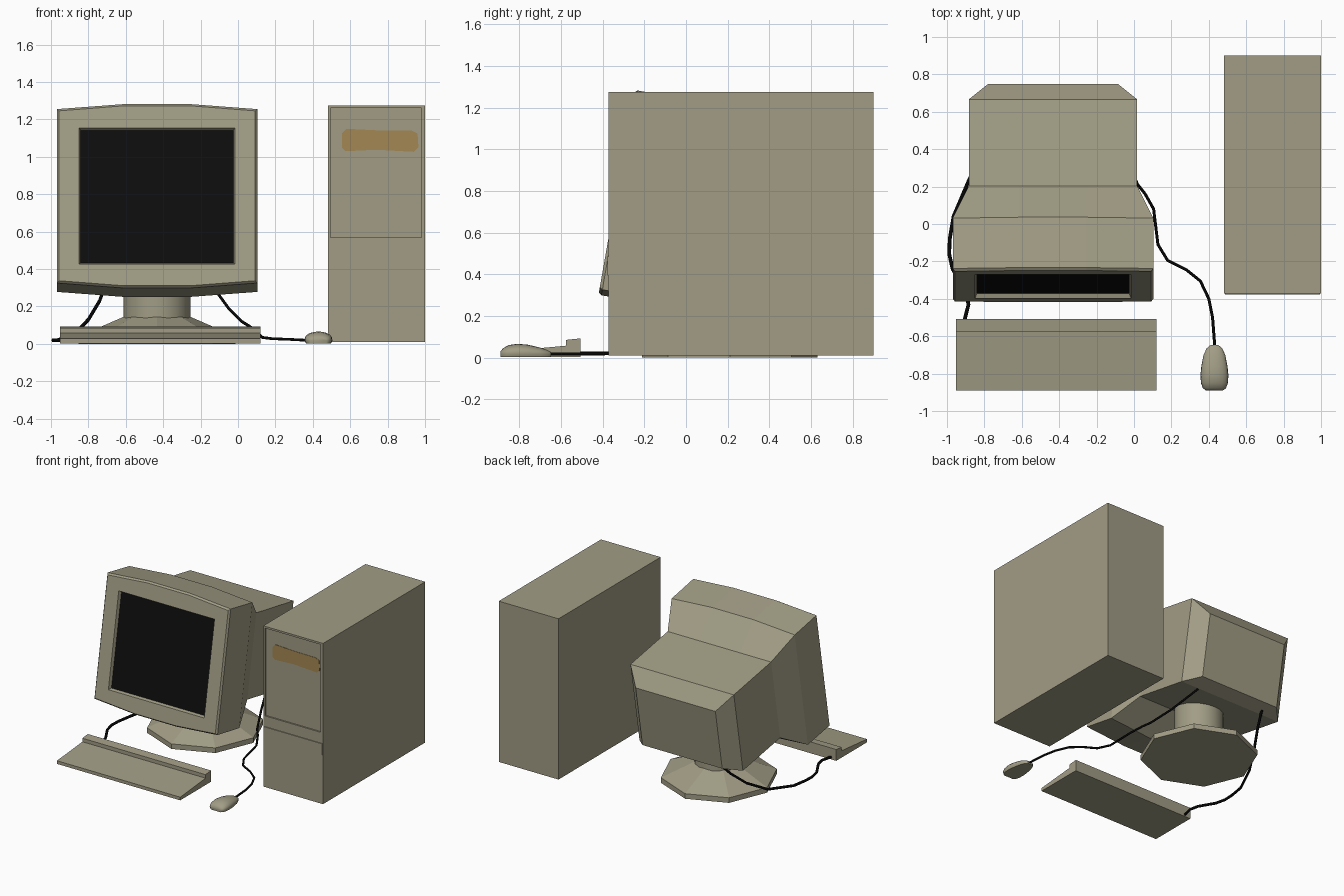
import bpy, bmesh, math
from mathutils import Vector

if "Cube" in bpy.data.objects:
    bpy.data.objects.remove(bpy.data.objects["Cube"])


def material(name, rgb):
    m = bpy.data.materials.new(name)
    m.diffuse_color = (*rgb, 1)
    m.use_nodes = True
    m.node_tree.nodes["Principled BSDF"].inputs["Base Color"].default_value = m.diffuse_color
    return m


BEIGE = material("beige plastic", (0.355, 0.335, 0.235))
BLACK = material("screen black", (0.004, 0.004, 0.004))
CABLE = material("cable black", (0.002, 0.002, 0.002))
STAIN = material("ochre label", (0.37, 0.245, 0.085))


def loft(name, rings, mats=(BEIGE,), first_cap=0, smooth=False):
    """Join matching rings of points with quads and close both ends."""
    bm = bmesh.new()
    loops = [[bm.verts.new(p) for p in ring] for ring in rings]
    n = len(loops[0])
    for a, b in zip(loops, loops[1:]):
        for i in range(n):
            j = (i + 1) % n
            bm.faces.new((a[i], a[j], b[j], b[i]))
    bm.faces.new(loops[0]).material_index = first_cap
    bm.faces.new(loops[-1])
    bmesh.ops.recalc_face_normals(bm, faces=bm.faces)
    me = bpy.data.meshes.new(name)
    bm.to_mesh(me)
    bm.free()
    for m in mats:
        me.materials.append(m)
    ob = bpy.data.objects.new(name, me)
    bpy.context.collection.objects.link(ob)
    if smooth:
        bpy.ops.object.select_all(action='DESELECT')
        ob.select_set(True)
        bpy.context.view_layer.objects.active = ob
        bpy.ops.object.shade_smooth_by_angle(angle=math.radians(40))
    return ob


def rect(x0, x1, z0, z1, y):
    return [(x0, y, z0), (x1, y, z0), (x1, y, z1), (x0, y, z1)]


def circle(cx, cy, r, z, n):
    return [(cx + r * math.cos(math.tau * i / n), cy + r * math.sin(math.tau * i / n), z)
            for i in range(n)]


def cable(name, points, r=0.008):
    cu = bpy.data.curves.new(name, 'CURVE')
    cu.dimensions = '3D'
    cu.bevel_depth = r
    cu.bevel_resolution = 1
    cu.use_fill_caps = True
    sp = cu.splines.new('POLY')
    sp.points.add(len(points) - 1)
    for p, co in zip(sp.points, points):
        p.co = (*co, 1)
    cu.materials.append(CABLE)
    ob = bpy.data.objects.new(name, cu)
    bpy.context.collection.objects.link(ob)


# Tower case with a recessed upper front panel
loft("tower_case", [rect(0.495, 0.98, 0.57, 1.26, -0.36),
                    rect(0.495, 0.98, 0.57, 1.26, -0.371),
                    rect(0.48, 1.0, 0.01, 1.275, -0.371),
                    rect(0.48, 1.0, 0.01, 1.275, 0.9)])
loft("tower_drive_band", [rect(0.487, 0.994, 0.395, 0.485, -0.376),
                          rect(0.485, 0.996, 0.393, 0.487, -0.365)])


# Ochre label on the upper panel, with cut corners
def label_ring(y):
    c = 0.02
    return [(0.575, y, 1.03), (0.74, y, 1.038), (0.94, y, 1.027), (0.965, y, 1.05),
            (0.96, y, 1.125), (0.93, y, 1.14), (0.74, y, 1.142), (0.58, y, 1.15),
            (0.555, y, 1.125), (0.555, y, 1.05)]


loft("tower_label", [label_ring(-0.358), label_ring(-0.363)], (STAIN,))

# Monitor: depth sections in its own frame, leaned back ten degrees
CX, TILT = -0.433, math.radians(10)


def monitor_ring(depth, w, v0, v1, bulge=0.0):
    k = min(0.18, w * 0.4)
    outline = [(-w, v0), (-k, v0 - bulge), (k, v0 - bulge), (w, v0),
               (w, v1), (k, v1 + bulge), (-k, v1 + bulge), (-w, v1)]
    c, s = math.cos(TILT), math.sin(TILT)
    return [(CX + x, -0.415 + depth * c + v * s, 0.33 - depth * s + v * c)
            for x, v in outline]


loft("monitor", [monitor_ring(0.024, 0.408, 0.108, 0.828),   # screen
                 monitor_ring(0.0, 0.417, 0.098, 0.838),     # opening edge
                 monitor_ring(0.0, 0.525, 0.008, 0.93, 0.027),
                 monitor_ring(0.014, 0.536, -0.002, 0.942, 0.027),
                 monitor_ring(0.288, 0.536, -0.002, 0.938, 0.027),
                 monitor_ring(0.487, 0.45, 0.15, 0.80),
                 monitor_ring(0.957, 0.45, 0.15, 0.80),
                 monitor_ring(1.06, 0.347, 0.2, 0.69)],
     (BEIGE, BLACK), first_cap=1)

# Stand: octagonal foot and round neck
loft("stand_foot", [circle(CX, 0.21, 0.42, 0.0, 8), circle(CX, 0.21, 0.42, 0.04, 8),
                    circle(CX, 0.21, 0.178, 0.145, 8)])
loft("stand_neck", [circle(CX, 0.21, 0.178, 0.12, 20), circle(CX, 0.21, 0.178, 0.42, 20)],
     smooth=True)

# Keyboard: side profile swept across its width
profile = [(-0.89, 0.003), (-0.89, 0.028), (-0.575, 0.057), (-0.575, 0.085),
           (-0.507, 0.092), (-0.507, 0.003)]
loft("keyboard", [[(x, y, z) for y, z in profile] for x in (-0.953, 0.12)])


# Mouse: half-ellipse sections from palm end to cable end
def mouse_ring(y, w, h):
    steps = 10
    pts = [(0.43 + w * math.cos(math.pi * i / steps), y,
            0.018 + (h - 0.018) * math.sin(math.pi * i / steps) ** 0.8)
           for i in range(steps + 1)]
    return [(0.43 + w * 0.9, y, 0.003)] + pts + [(0.43 - w * 0.9, y, 0.003)]


loft("mouse", [mouse_ring(y, w, h) for y, w, h in
               [(-0.89, 0.045, 0.030), (-0.878, 0.062, 0.045), (-0.85, 0.072, 0.060),
                (-0.81, 0.075, 0.066), (-0.76, 0.070, 0.062), (-0.70, 0.058, 0.048),
                (-0.665, 0.042, 0.036), (-0.648, 0.022, 0.026)]], smooth=True)

# Cables from the back of the monitor
cable("keyboard_cable", [(-0.70, 0.60, 0.34), (-0.74, 0.50, 0.23), (-0.80, 0.39, 0.13),
                         (-0.88, 0.24, 0.045), (-0.965, 0.04, 0.02), (-0.985, -0.08, 0.02),
                         (-0.988, -0.16, 0.02), (-0.97, -0.24, 0.02), (-0.90, -0.36, 0.02),
                         (-0.885, -0.43, 0.02), (-0.905, -0.51, 0.02)], 0.01)
cable("mouse_cable", [(-0.13, 0.56, 0.30), (-0.05, 0.36, 0.19), (0.02, 0.21, 0.12),
                      (0.06, 0.16, 0.095), (0.105, 0.08, 0.06), (0.128, -0.11, 0.035),
                      (0.18, -0.195, 0.028), (0.28, -0.245, 0.024), (0.355, -0.305, 0.02),
                      (0.40, -0.40, 0.018), (0.42, -0.50, 0.018), (0.432, -0.655, 0.018)])
